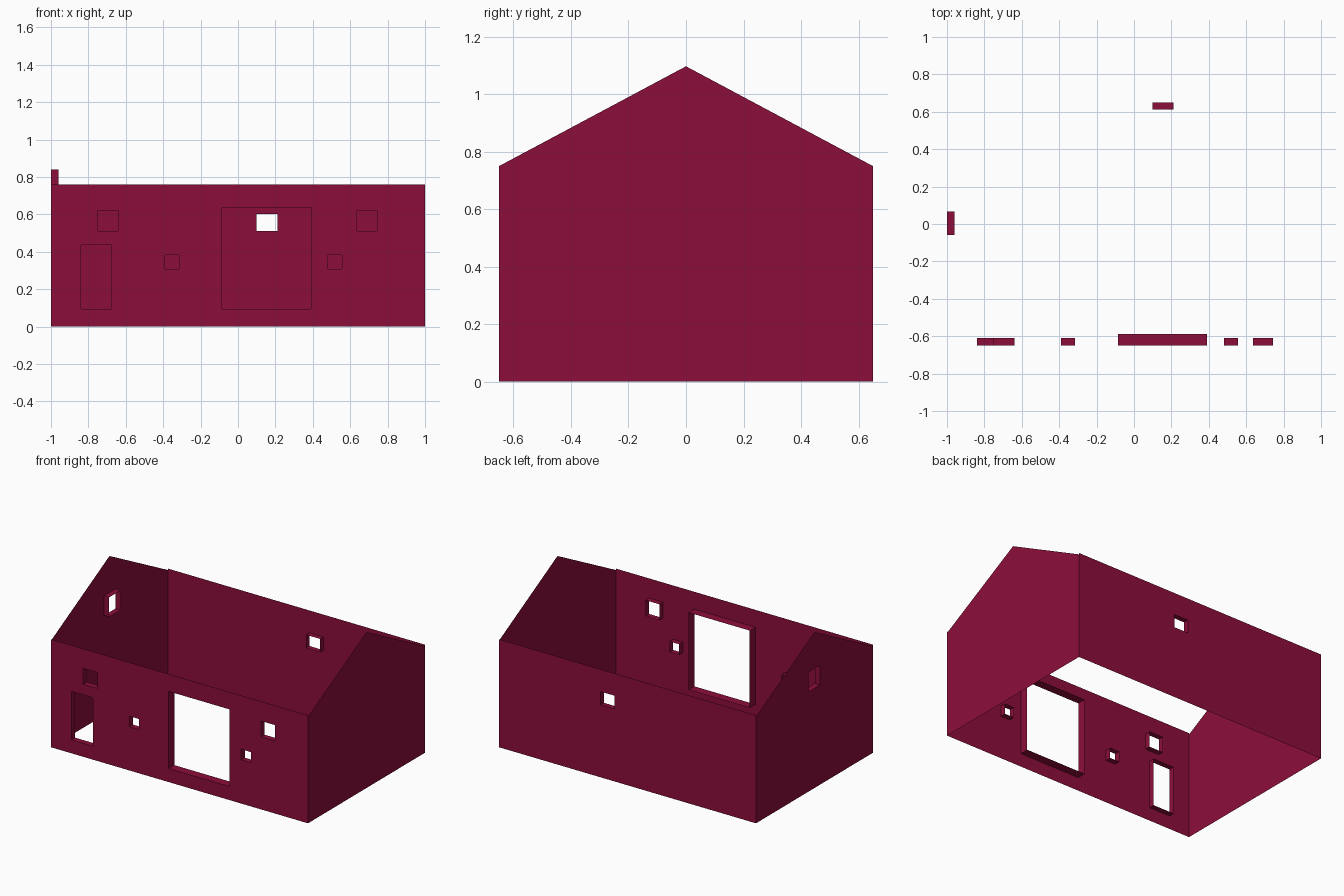
import bpy, bmesh
from mathutils import Vector

if "Cube" in bpy.data.objects:
    bpy.data.objects.remove(bpy.data.objects["Cube"])

crimson = bpy.data.materials.new("crimson")
crimson.diffuse_color = (0.265, 0.004, 0.043, 1)
crimson.use_nodes = True
crimson.node_tree.nodes["Principled BSDF"].inputs["Base Color"].default_value = crimson.diffuse_color

HX, HY = 1.0, 0.65          # half length, half depth
WALL, EAVE, RIDGE = 0.76, 0.75, 1.097


def rect(a0, a1, z0, z1):
    return [(a0, z0), (a1, z0), (a1, z1), (a0, z1)]


def wall(name, outline, openings, place, outward):
    """Thin sheet with openings; each opening has a reveal going inwards.
    place maps (along, z) to 3D, openings are (a0, a1, z0, z1, depth)."""
    outward = Vector(outward)
    bm = bmesh.new()

    def loop(points):
        verts = [bm.verts.new(place(*p)) for p in points]
        edges = [bm.edges.new((verts[i], verts[(i + 1) % len(verts)]))
                 for i in range(len(verts))]
        return verts, edges

    edges = loop(outline)[1]
    holes = []
    for a0, a1, z0, z1, depth in openings:
        verts, hole_edges = loop(rect(a0, a1, z0, z1))
        edges += hole_edges
        holes.append((verts, depth))

    # wall sheet
    bmesh.ops.triangle_fill(bm, use_beauty=True, edges=edges, normal=outward)
    bm.normal_update()
    for f in bm.faces:
        if f.normal.dot(outward) < 0:
            f.normal_flip()

    # reveals, facing the middle of their opening
    for verts, depth in holes:
        middle = sum((v.co for v in verts), Vector()) / 4
        inner = [bm.verts.new(v.co - outward * depth) for v in verts]
        for i in range(4):
            j = (i + 1) % 4
            f = bm.faces.new((verts[i], verts[j], inner[j], inner[i]))
            f.normal_update()
            if f.normal.dot(middle - f.calc_center_median()) < 0:
                f.normal_flip()

    mesh = bpy.data.meshes.new(name)
    bm.to_mesh(mesh)
    bm.free()
    mesh.materials.append(crimson)
    bpy.context.collection.objects.link(bpy.data.objects.new(name, mesh))


long_wall = rect(-HX, HX, 0, WALL)
gable = [(-HY, 0), (HY, 0), (HY, EAVE), (0, RIDGE), (-HY, EAVE)]

# front wall: door, large gate, two windows and two small vents
wall("front_wall", long_wall, [
    (-0.84, -0.675, 0.095, 0.435, 0.04),
    (-0.085, 0.39, 0.095, 0.638, 0.063),
    (-0.75, -0.64, 0.51, 0.622, 0.04),
    (0.635, 0.743, 0.51, 0.622, 0.04),
    (-0.39, -0.315, 0.307, 0.382, 0.04),
    (0.48, 0.555, 0.307, 0.382, 0.04),
], lambda a, z: (a, -HY, z), (0, -1, 0))

# back wall with one window
wall("back_wall", long_wall, [(0.10, 0.21, 0.51, 0.603, 0.037)],
     lambda a, z: (a, HY, z), (0, 1, 0))

# gable ends, the left one with a window
wall("left_gable_wall", gable, [(-0.06, 0.068, 0.702, 0.84, 0.04)],
     lambda a, z: (-HX, a, z), (-1, 0, 0))
wall("right_gable_wall", gable, [], lambda a, z: (HX, a, z), (1, 0, 0))
